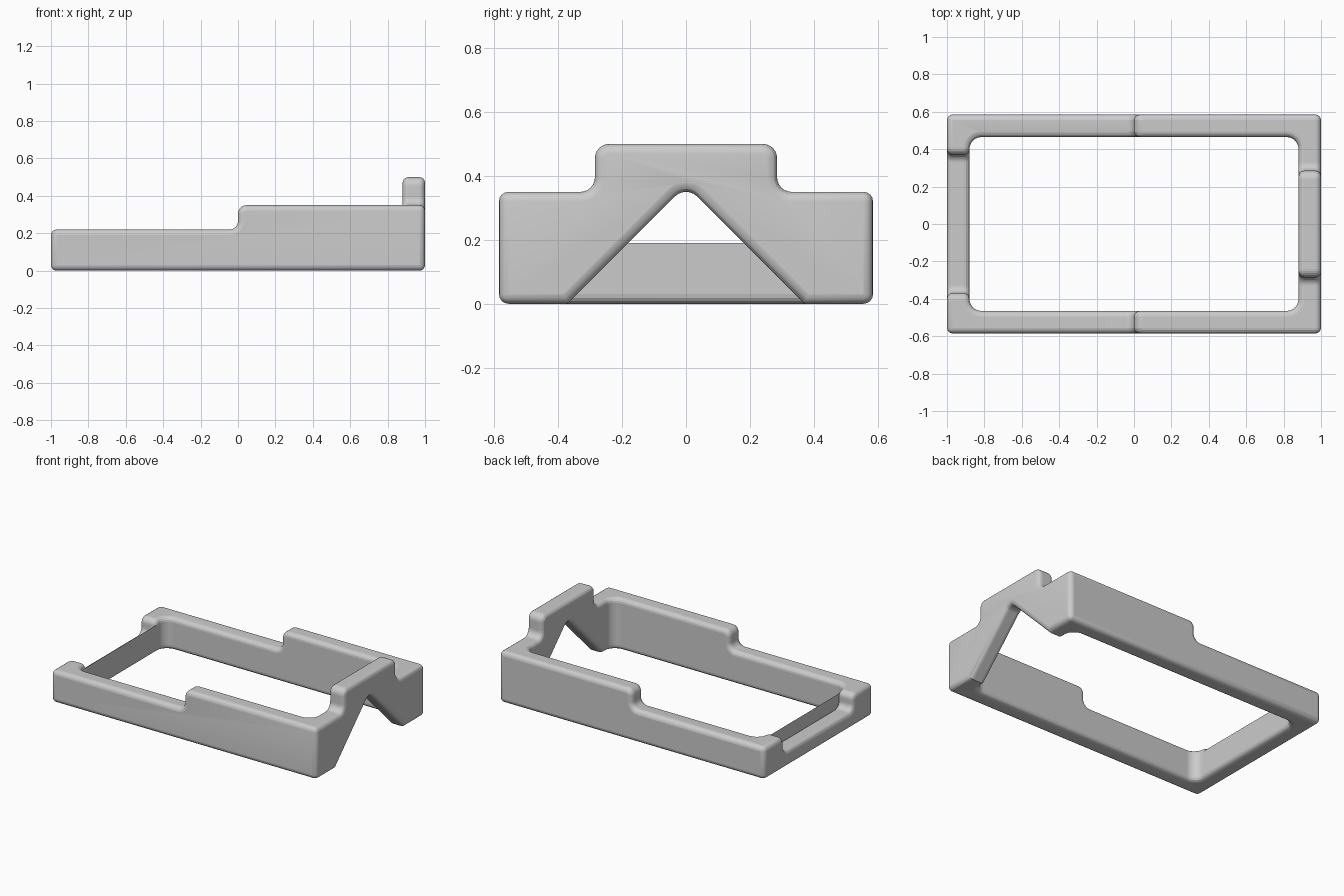
import bpy, bmesh, math
from mathutils import Vector

cube = bpy.data.objects.get("Cube")
if cube:
    bpy.data.objects.remove(cube, do_unlink=True)

# Single grey finish
grey = bpy.data.materials.new("plain grey")
grey.use_nodes = True
colour = (0.6, 0.6, 0.6, 1)
grey.diffuse_color = colour
grey.node_tree.nodes["Principled BSDF"].inputs["Base Color"].default_value = colour


def rounded(points, segments=6):
    """Outline from (u, v, radius) corners, with arcs where radius > 0."""
    result = []
    for i, (u, v, r) in enumerate(points):
        p = Vector((u, v))
        if r == 0:
            result.append(p)
            continue
        a = (Vector(points[i - 1][:2]) - p).normalized()
        b = (Vector(points[(i + 1) % len(points)][:2]) - p).normalized()
        half = a.angle(b) / 2
        mid = (a + b).normalized()
        centre = p + mid * r / math.sin(half)
        start = p + a * r / math.tan(half) - centre
        end = p + b * r / math.tan(half) - centre
        sweep = math.pi - 2 * half
        for k in range(segments + 1):
            t = k / segments
            arc = start * math.sin((1 - t) * sweep) + end * math.sin(t * sweep)
            result.append(centre + arc / math.sin(sweep))
    return result


def prism(name, points, axis, low, high):
    """Extrude a rounded outline along the given axis."""
    place = {"x": lambda u, v, w: (w, u, v),
             "y": lambda u, v, w: (u, w, v),
             "z": lambda u, v, w: (u, v, w)}[axis]
    bm = bmesh.new()
    face = bm.faces.new([bm.verts.new(place(p.x, p.y, low)) for p in rounded(points)])
    ext = bmesh.ops.extrude_face_region(bm, geom=[face])
    moved = [g for g in ext["geom"] if isinstance(g, bmesh.types.BMVert)]
    bmesh.ops.translate(bm, verts=moved, vec=place(0, 0, high - low))
    bmesh.ops.recalc_face_normals(bm, faces=bm.faces[:])
    mesh = bpy.data.meshes.new(name)
    bm.to_mesh(mesh)
    bm.free()
    mesh.materials.append(grey)
    obj = bpy.data.objects.new(name, mesh)
    bpy.context.collection.objects.link(obj)
    return obj


def mirrored(half):
    """Complete an outline symmetric about u = 0."""
    return half + [(-u, v, r) for u, v, r in reversed(half)]


R = 0.045
W = 0.585

# Stepped long sides, as a solid block
frame = prism("frame", [(-1, 0, 0), (1, 0, 0), (1, 0.6, 0), (0.6, 0.6, 0),
                        (0.6, 0.35, 0), (0, 0.35, R), (0, 0.22, R), (-1, 0.22, 0)],
              "y", -W, W)

# Outline of the raised end
end_outline = prism("end_outline", mirrored([(W, -0.1, 0), (W, 0.35, 0), (0.285, 0.35, R),
                                             (0.285, 0.5, R)]), "x", -1.2, 1.2)
# Large rounded opening
opening = prism("opening", [(-0.88, -0.465, 0.065), (0.88, -0.465, 0.065),
                            (0.88, 0.465, 0.065), (-0.88, 0.465, 0.065)], "z", -0.2, 0.8)
# Triangular gap under the raised end
gap = prism("end_gap", [(-0.47, -0.1, 0), (0.47, -0.1, 0), (0, 0.37, 0.048)], "x", 0.7, 1.2)
# Dip in the low end
dip = prism("low_end_dip", mirrored([(0.7, 0.4, 0), (0.7, 0.22, 0), (0.37, 0.22, 0.04),
                                     (0.37, 0.11, 0.04)]), "x", -1.2, -0.7)

for cutter, operation in ((end_outline, "INTERSECT"), (opening, "DIFFERENCE"),
                          (gap, "DIFFERENCE"), (dip, "DIFFERENCE")):
    cutter.hide_render = True
    cutter.hide_viewport = True
    cutter.display_type = "WIRE"
    mod = frame.modifiers.new(cutter.name, "BOOLEAN")
    mod.operation = operation
    mod.solver = "EXACT"
    mod.object = cutter

# Merge flat regions, then soften every rim
clean = frame.modifiers.new("merge_flats", "DECIMATE")
clean.decimate_type = "DISSOLVE"
clean.angle_limit = math.radians(1)
soften = frame.modifiers.new("soft_rims", "BEVEL")
soften.width = 0.03
soften.segments = 4
soften.limit_method = "ANGLE"
soften.angle_limit = math.radians(50)
soften.use_clamp_overlap = False

bpy.ops.object.select_all(action="DESELECT")
frame.select_set(True)
bpy.context.view_layer.objects.active = frame
bpy.ops.object.shade_smooth_by_angle(angle=math.radians(35))
